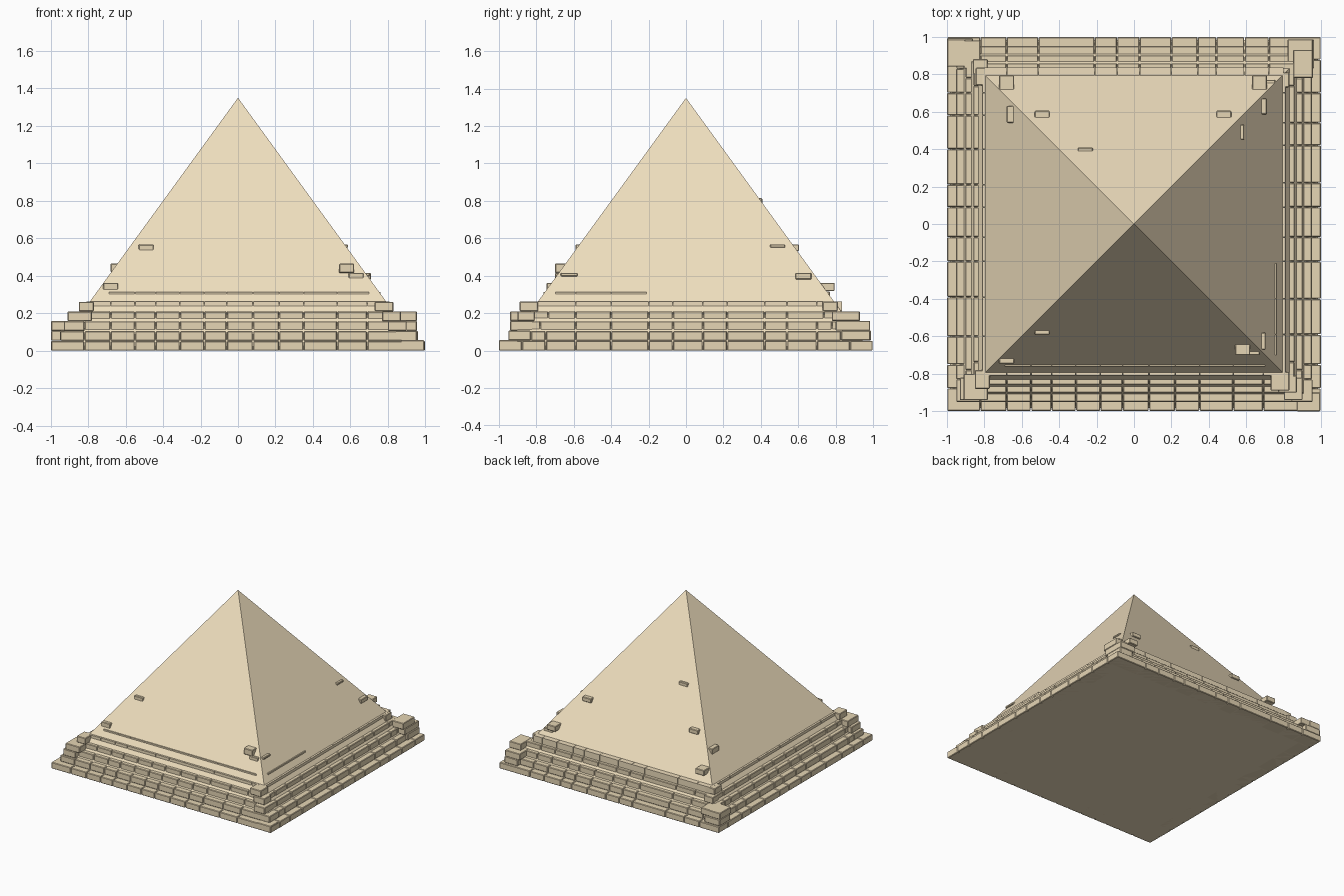
import bpy, bmesh

H = 0.0525      # course height
GAP = 0.0015    # half joint between stones


def material(name, rgb):
    m = bpy.data.materials.new(name)
    m.diffuse_color = (*rgb, 1)
    return m


casing = material("casing_sand", (0.86, 0.73, 0.51))
stone = material("stone_sand", (0.79, 0.67, 0.46))


def finish(name, bm, mat, bevel=0.0):
    bmesh.ops.recalc_face_normals(bm, faces=bm.faces)
    me = bpy.data.meshes.new(name)
    bm.to_mesh(me)
    bm.free()
    me.materials.append(mat)
    ob = bpy.data.objects.new(name, me)
    bpy.context.collection.objects.link(ob)
    if bevel:
        mod = ob.modifiers.new("worn_edges", 'BEVEL')
        mod.width = bevel
        mod.segments = 1
    return ob


def add_box(bm, x0, x1, y0, y1, z0, z1):
    vs = bmesh.ops.create_cube(bm, size=1)["verts"]
    for v in vs:
        v.co = (x0 if v.co.x < 0 else x1,
                y0 if v.co.y < 0 else y1,
                z0 if v.co.z < 0 else z1)


# Smooth pyramid body
bm = bmesh.new()
base = [bm.verts.new((x, y, 0)) for x, y in
        ((-0.982, -0.982), (0.982, -0.982), (0.982, 0.982), (-0.982, 0.982))]
apex = bm.verts.new((0, 0, 1.35))
bm.faces.new(base)
for i in range(4):
    bm.faces.new((base[i], base[(i + 1) % 4], apex))
finish("pyramid_body", bm, casing)

# Stone courses: shared joint positions along each side
JOINTS = {
    "front": [-0.82, -0.68, -0.55, -0.44, -0.31, -0.18, -0.06, 0.08, 0.22, 0.35, 0.53, 0.69],
    "back": [-0.82, -0.68, -0.51, -0.21, -0.09, 0.03, 0.20, 0.34, 0.44, 0.59, 0.72],
    "right": [-0.75, -0.59, -0.40, -0.20, -0.07, 0.09, 0.22, 0.42, 0.54, 0.70],
    "left": [-0.75, -0.60, -0.39, -0.20, -0.07, 0.09, 0.21, 0.40, 0.58, 0.70],
}


def course(side, n, half, lo, hi, depth=0.12):
    """One row of stones along a side, outer face at distance half."""
    cuts = [lo] + [j for j in JOINTS[side] if lo + 0.05 < j < hi - 0.05] + [hi]
    z0, z1 = n * H + (0.001 if n else 0), (n + 1) * H - 0.001
    sign = 1 if side in ("back", "right") else -1
    d0, d1 = sorted((sign * half, sign * (half - depth)))
    bm = bmesh.new()
    for a, b in zip(cuts, cuts[1:]):
        a, b = a + GAP, b - GAP
        if side in ("front", "back"):
            add_box(bm, a, b, d0, d1, z0, z1)
        else:
            add_box(bm, d0, d1, a, b, z0, z1)
    finish(f"{side}_course_{n + 1}", bm, stone if n < 4 else casing, 0.004 if n < 4 else 0)


for n, half in enumerate((0.998, 0.95, 0.90, 0.857)):
    for side in JOINTS:
        end = half if side in ("front", "back") else half - 0.12
        course(side, n, half, -end, end)

# Upper courses that barely break through the casing
for side in JOINTS:
    course(side, 4, 0.808 if side != "back" else 0.835, -0.80, 0.80)
course("front", 5, 0.762, -0.69, 0.70)
course("right", 5, 0.762, -0.70, -0.21)


def stones(name, boxes):
    bm = bmesh.new()
    for b in boxes:
        add_box(bm, *b)
    finish(name, bm, stone, 0.004)


# Larger stones stacked on the corners
stones("front_left_corner_stones", [
    (-0.93, -0.82, -0.94, -0.82, 0.106, 0.158),
    (-0.91, -0.78, -0.94, -0.80, 0.158, 0.209),
    (-0.85, -0.77, -0.88, -0.78, 0.210, 0.261)])
stones("front_right_corner_stones", [
    (0.87, 0.995, -1.0, -0.90, 0.001, 0.056),
    (0.84, 0.953, -0.95, -0.83, 0.054, 0.106),
    (0.80, 0.90, -0.94, -0.82, 0.106, 0.158),
    (0.77, 0.87, -0.90, -0.81, 0.158, 0.210),
    (0.73, 0.83, -0.89, -0.79, 0.210, 0.261)])
stones("back_right_corner_stones", [
    (0.84, 0.96, 0.83, 0.985, 0.054, 0.106),
    (0.82, 0.955, 0.80, 0.985, 0.106, 0.158),
    (0.85, 0.955, 0.78, 0.93, 0.158, 0.210),
    (0.75, 0.83, 0.73, 0.81, 0.210, 0.261)])
stones("back_left_corner_stones", [
    (-0.998, -0.86, 0.85, 0.99, 0.054, 0.106),
    (-0.998, -0.90, 0.84, 0.985, 0.106, 0.158),
    (-0.91, -0.82, 0.83, 0.98, 0.106, 0.158),
    (-0.86, -0.78, 0.80, 0.88, 0.158, 0.210),
    (-0.845, -0.76, 0.74, 0.835, 0.210, 0.261)])

# Loose stones jutting from the faces
stones("front_jutting_stones", [
    (-0.53, -0.45, -0.59, -0.50, 0.532, 0.567),
    (-0.72, -0.64, -0.745, -0.65, 0.318, 0.362),
    (0.54, 0.62, -0.70, -0.58, 0.415, 0.465),
    (0.59, 0.67, -0.70, -0.60, 0.380, 0.415)])
stones("right_jutting_stones", [
    (0.60, 0.703, -0.67, -0.58, 0.397, 0.415),
    (0.50, 0.588, 0.45, 0.53, 0.550, 0.567),
    (0.60, 0.71, 0.585, 0.67, 0.380, 0.415)])
stones("back_jutting_stones", [
    (-0.53, -0.45, 0.50, 0.605, 0.532, 0.567),
    (0.44, 0.52, 0.50, 0.605, 0.532, 0.567),
    (-0.30, -0.22, 0.30, 0.408, 0.785, 0.815),
    (-0.72, -0.64, 0.66, 0.795, 0.318, 0.362),
    (0.63, 0.71, 0.66, 0.795, 0.318, 0.362),
    (0.67, 0.755, 0.68, 0.77, 0.265, 0.315)])
stones("left_jutting_stones", [
    (-0.68, -0.58, 0.54, 0.63, 0.420, 0.465)])
